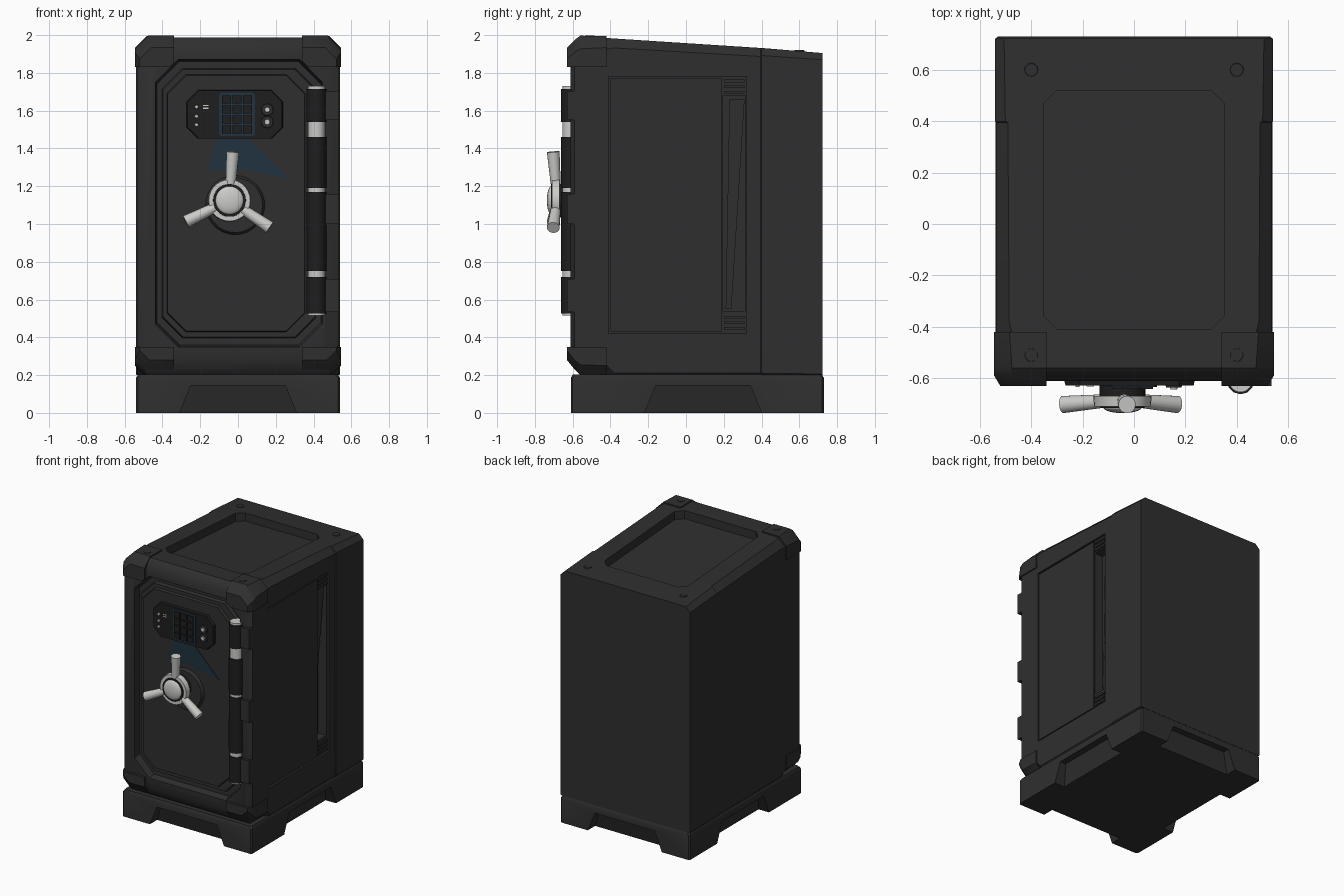
import bpy, bmesh, math
from mathutils import Vector

if "Cube" in bpy.data.objects:
    bpy.data.objects.remove(bpy.data.objects["Cube"])


def material(name, rgb):
    m = bpy.data.materials.new(name)
    m.use_nodes = True
    m.diffuse_color = (*rgb, 1)
    m.node_tree.nodes["Principled BSDF"].inputs["Base Color"].default_value = (*rgb, 1)
    return m


charcoal = material("charcoal", (0.028, 0.028, 0.028))
black = material("black", (0.013, 0.013, 0.013))
navy = material("dark blue", (0.014, 0.032, 0.05))
silver = material("silver", (0.6, 0.6, 0.58))


def finish(name, bm, mat):
    bmesh.ops.recalc_face_normals(bm, faces=bm.faces)
    me = bpy.data.meshes.new(name)
    bm.to_mesh(me)
    bm.free()
    me.materials.append(mat)
    ob = bpy.data.objects.new(name, me)
    bpy.context.collection.objects.link(ob)
    return ob


def loft(name, rings, mat):
    """Skin a row of equal-length closed rings and cap both ends."""
    bm = bmesh.new()
    loops = [[bm.verts.new(p) for p in ring] for ring in rings]
    n = len(loops[0])
    for a, b in zip(loops, loops[1:]):
        for i in range(n):
            bm.faces.new((a[i], a[(i + 1) % n], b[(i + 1) % n], b[i]))
    bm.faces.new(loops[0])
    bm.faces.new(loops[-1])
    return finish(name, bm, mat)


def octagon(x0, x1, z0, z1, c, c_low=None):
    """Chamfered rectangle; c_low is the chamfer of the lower corners."""
    d = c if c_low is None else c_low
    return [(x0 + d, z0), (x1 - d, z0), (x1, z0 + d), (x1, z1 - c),
            (x1 - c, z1), (x0 + c, z1), (x0, z1 - c), (x0, z0 + d)]


def front_plate(name, outline, back, front, mat, lip=1.0):
    """Plate facing the front; lip shrinks its front face."""
    cx = sum(p[0] for p in outline) / len(outline)
    cz = sum(p[1] for p in outline) / len(outline)
    near = [(cx + (x - cx) * lip, front, cz + (z - cz) * lip) for x, z in outline]
    return loft(name, [[(x, back, z) for x, z in outline], near], mat)


def boxes(name, spans, mat):
    bm = bmesh.new()
    for lo, hi in spans:
        verts = bmesh.ops.create_cube(bm, size=1)["verts"]
        for v in verts:
            v.co = [lo[i] + (hi[i] - lo[i]) * (v.co[i] + 0.5) for i in range(3)]
    return finish(name, bm, mat)


def rod(name, p0, p1, r0, r1, mat, sides=20):
    p0, p1 = Vector(p0), Vector(p1)
    bm = bmesh.new()
    bmesh.ops.create_cone(bm, cap_ends=True, segments=sides, radius1=r0,
                          radius2=r1, depth=(p1 - p0).length)
    rot = (p1 - p0).to_track_quat("Z", "Y")
    for v in bm.verts:
        v.co = rot @ v.co + (p0 + p1) / 2
    return finish(name, bm, mat)


def carve(ob, cutter, operation="DIFFERENCE"):
    mod = ob.modifiers.new("carve", "BOOLEAN")
    mod.operation, mod.object, mod.solver = operation, cutter, "EXACT"
    cutter.hide_render = True
    shape = ob.evaluated_get(bpy.context.evaluated_depsgraph_get())
    result = bpy.data.meshes.new_from_object(shape)
    ob.modifiers.clear()
    ob.data = result
    bpy.data.objects.remove(cutter)


# Cabinet: chamfered sections from front to back, roof falling to the rear
def cabinet(name, e):
    sections = [(-0.612 - 2 * e, 0.512, 0.28, 1.925, 0.06, 0.05),
                (-0.59, 0.536, 0.23, 1.965, 0.065, 0.05),
                (-0.56, 0.536, 0.2, 1.988, 0.07, 0.055),
                (-0.42, 0.536, 0.2, 1.985, 0.06, 0.05),
                (-0.38, 0.536, 0.2, 1.982, 0.05, 0.01),
                (0.395, 0.536, 0.2, 1.932, 0.045, 0.01),
                (0.4, 0.541, 0.2, 1.932, 0.04, 0.01),
                (0.723, 0.541, 0.2, 1.905, 0.035, 0.006)]
    return loft(name, [[(x, y, z) for x, z in octagon(-w - e, w + e, z0, z1 + e, c, d)]
                       for y, w, z0, z1, c, d in sections], charcoal)


def door_opening():
    return front_plate("opening_cutter", octagon(-0.43, 0.44, 0.36, 1.86, 0.12),
                       -0.56, -0.66, charcoal, 1.03)


body = cabinet("body", 0)
carve(body, door_opening())

# Sloped roof recess
outline = octagon(-0.35, 0.35, -0.41, 0.52, 0.05)
carve(body, loft("roof_cutter", [[(x, y, 1.895 - 0.065 * y) for x, y in outline],
                                 [(x, y, 2.2) for x, y in outline]], charcoal))

# Side recesses with a deep slot behind each panel
for s in (-1, 1):
    carve(body, boxes("side_cutter", [((s * 0.52, -0.41, 0.42), (s * 0.7, 0.32, 1.78))], charcoal))
    carve(body, boxes("slot_cutter", [((s * 0.45, 0.195, 0.54), (s * 0.7, 0.315, 1.68))], charcoal))

# Front corner guards
guards = cabinet("corner_guards", 0.009)
spans = []
for s in (-1, 1):
    spans += [((s * 0.34, -0.8, 1.83), (s * 0.8, -0.42, 2.2)),
              ((s * 0.34, -0.8, 0.1), (s * 0.8, -0.42, 0.35))]
carve(guards, boxes("guard_cutter", spans, charcoal), "INTERSECT")
carve(guards, door_opening())

for s in (-1, 1):
    side = "left" if s > 0 else "right"
    # Raised side panel, slanted slot blade and vent slats
    boxes(side + "_side_panel", [((s * 0.5, -0.4, 0.43), (s * 0.532, 0.19, 1.77))], charcoal)
    blade = [(0.21, 0.55), (0.24, 0.55), (0.31, 1.66), (0.23, 1.66)]
    loft(side + "_slot_blade", [[(s * 0.44, y, z) for y, z in blade],
                                [(s * (0.46 if y < 0.25 else 0.5), y, z) for y, z in blade]], charcoal)
    boxes(side + "_vent_slats",
          [((s * 0.51, 0.2, z + i * 0.03), (s * 0.53, 0.31, z + i * 0.03 + 0.014))
           for z in (0.44, 1.69) for i in range(3)], charcoal)
    # Corner dimples on the roof
    for y, z in ((0.6, 1.917), (-0.51, 1.995)):
        rod(side + "_roof_bolt", (s * 0.4, y, z - 0.03), (s * 0.4, y, z + 0.004),
            0.035, 0.025, charcoal, 12)

# Base plinth with a trapezoid notch in each side
base = loft("base", [[(x, y, z) for x, y in octagon(-w, w, -w - 0.07, w + 0.19, c)]
                     for w, z, c in ((0.54, 0, 0.01), (0.54, 0.185, 0.01), (0.53, 0.202, 0.015))],
            charcoal)
for s in (-1, 1):
    for middle, along_x in ((0, True), (0.09, False)):
        rings = []
        for half, z, depth in ((0.33, -0.05, 0.1), (0.25, 0.145, 0.05)):
            edge = (0.73 if s > 0 else 0.61) if along_x else 0.54
            inner, outer = s * (edge - depth), s * (edge + 0.1)
            ring = [(middle - half, inner), (middle + half, inner),
                    (middle + half, outer), (middle - half, outer)]
            rings.append([(a, b, z) if along_x else (b, a, z) for a, b in ring])
        carve(base, loft("notch_cutter", rings, charcoal))

# Door: outer slab and raised centre
front_plate("door", octagon(-0.41, 0.42, 0.38, 1.84, 0.11), -0.5, -0.585, charcoal, 0.97)
front_plate("door_face", octagon(-0.38, 0.36, 0.42, 1.8, 0.1), -0.55, -0.605, charcoal, 0.98)

# Hinges: one pin, five knuckles, every other one bracketed to the cabinet
rod("hinge_pin", (0.415, -0.61, 0.515), (0.415, -0.61, 1.73), 0.045, 0.045, silver)
for i, (z0, z1) in enumerate([(1.54, 1.715), (1.19, 1.46), (0.99, 1.17), (0.75, 0.99), (0.525, 0.72)]):
    rod(f"hinge_knuckle_{i + 1}", (0.415, -0.61, z0), (0.415, -0.61, z1), 0.053, 0.053, black, 12)
    x0, x1 = (0.42, 0.535) if i % 2 == 0 else (0.36, 0.4)
    boxes(f"hinge_bracket_{i + 1}", [((x0, -0.63, z0 + 0.01), (x1, -0.56, z1 - 0.01))], charcoal)

# Keypad
front_plate("keypad_plate", octagon(-0.275, 0.24, 1.45, 1.71, 0.06), -0.59, -0.628, black, 0.97)
front_plate("keypad_frame", octagon(-0.1, 0.09, 1.465, 1.695, 0.01), -0.62, -0.634, navy)
boxes("keypad_buttons", [((-0.086 + c * 0.056, -0.642, 1.478 + r * 0.053),
                          (-0.038 + c * 0.056, -0.63, 1.522 + r * 0.053))
                         for c in range(3) for r in range(4)], black)
for i, z in enumerate((1.54, 1.605)):
    rod(f"keypad_knob_{i + 1}", (0.155, -0.62, z), (0.155, -0.637, z), 0.034, 0.03, charcoal)
    rod(f"knob_cap_{i + 1}", (0.155, -0.63, z), (0.155, -0.644, z), 0.016, 0.013, silver, 12)
for i, z in enumerate((1.525, 1.57, 1.62)):
    rod(f"indicator_{i + 1}", (-0.22, -0.62, z), (-0.22, -0.634, z), 0.012, 0.008, silver, 10)
boxes("indicator_bars", [((-0.185, -0.632, z), (-0.155, -0.62, z + 0.006)) for z in (1.61, 1.625)], silver)

# Blue inlay between keypad and handle
front_plate("blue_inlay", [(-0.11, 1.45), (0.06, 1.45), (0.27, 1.24), (0.02, 1.29), (-0.16, 1.28)],
            -0.603, -0.609, navy)

# Three-spoke handle
hx, hz = -0.045, 1.125
rod("handle_escutcheon", (-0.015, -0.6, 1.1), (-0.015, -0.625, 1.1), 0.16, 0.145, charcoal, 28)
for name, y0, y1, r0, r1, mat in (("handle_shaft", -0.61, -0.68, 0.09, 0.09, black),
                                  ("handle_hub", -0.67, -0.71, 0.114, 0.11, silver),
                                  ("handle_ring", -0.7, -0.716, 0.088, 0.086, black)):
    rod(name, (hx, y0, hz), (hx, y1, hz), r0, r1, mat, 28)
for i in range(3):
    a = math.radians(86 + 120 * i)
    dx, dz = math.cos(a), math.sin(a)
    rod(f"handle_spoke_{i + 1}", (hx + dx * 0.09, -0.69, hz + dz * 0.09),
        (hx + dx * 0.258, -0.703, hz + dz * 0.258), 0.027, 0.034, silver, 14)
bm = bmesh.new()
bmesh.ops.create_uvsphere(bm, u_segments=24, v_segments=12, radius=0.075)
for v in bm.verts:
    v.co = (v.co.x + hx, v.co.y * 0.3 - 0.714, v.co.z + hz)
finish("handle_cap", bm, silver)

# Smooth shading with crisp edges
bpy.ops.object.select_all(action="DESELECT")
for ob in bpy.context.collection.objects:
    if ob.type == "MESH":
        ob.select_set(True)
        bpy.context.view_layer.objects.active = ob
bpy.ops.object.shade_smooth_by_angle(angle=math.radians(35))
